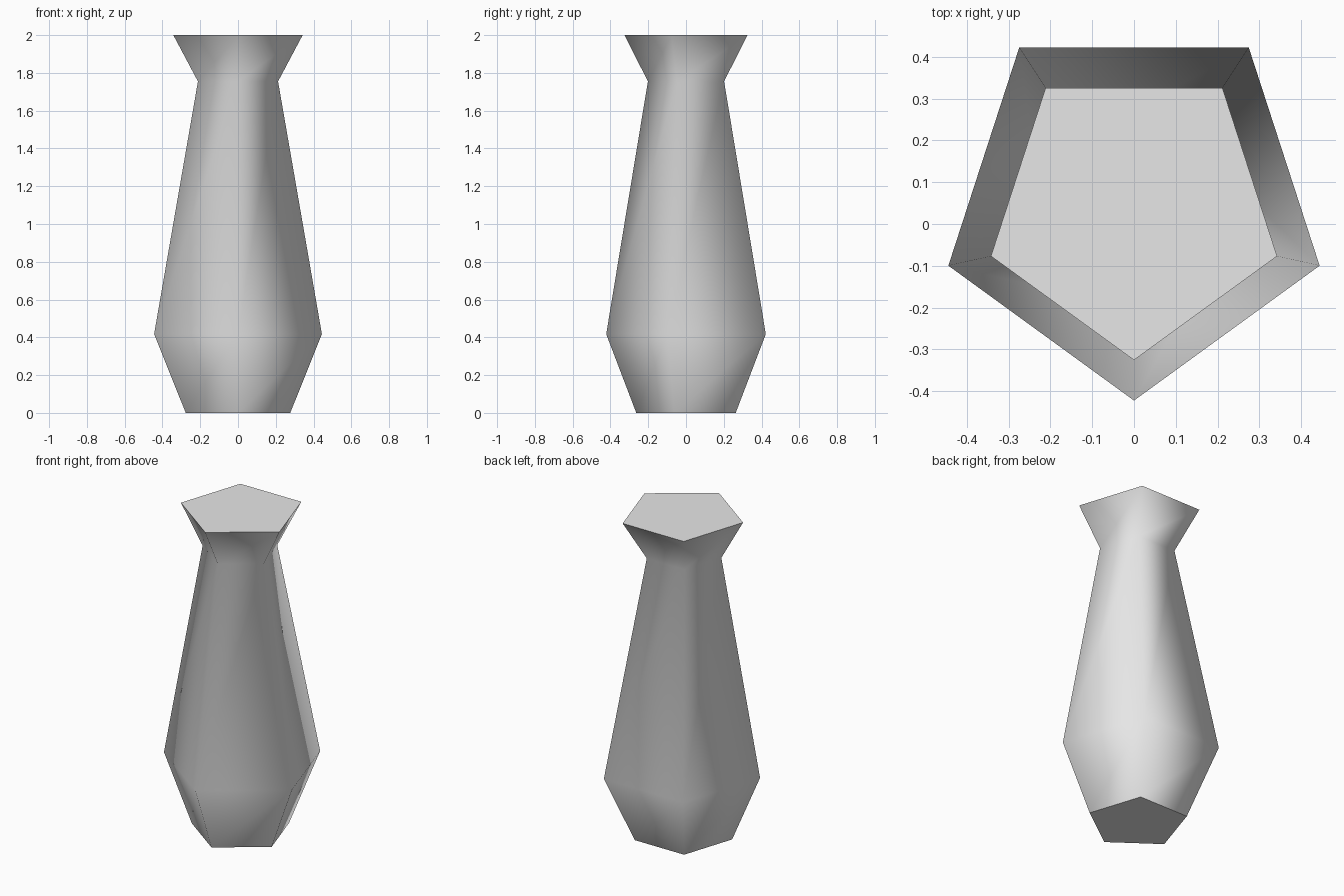
import bpy
import bmesh
from math import sin, cos, radians

SIDES = 5
CENTRE_SHIFT = 0.0955  # centres each pentagon's depth on y = 0
PROFILE = [(0.291, 0), (0.467, 0.417), (0.223, 1.755), (0.36, 2)]  # radius, height

cube = bpy.data.objects.get("Cube")
if cube:
    bpy.data.objects.remove(cube, do_unlink=True)


def make_material(name, colour):
    mat = bpy.data.materials.new(name)
    mat.use_nodes = True
    mat.diffuse_color = colour
    mat.node_tree.nodes["Principled BSDF"].inputs["Base Color"].default_value = colour
    return mat


def pentagon_ring(bm, radius, height):
    ring = []
    for i in range(SIDES):
        a = radians(-90 + 360 * i / SIDES)
        ring.append(bm.verts.new((radius * cos(a), radius * (sin(a) + CENTRE_SHIFT), height)))
    return ring


# Vase body: stacked pentagon rings joined by smooth walls
bm = bmesh.new()
rings = [pentagon_ring(bm, r, z) for r, z in PROFILE]
for low, high in zip(rings, rings[1:]):
    for i in range(SIDES):
        j = (i + 1) % SIDES
        bm.faces.new((low[i], low[j], high[j], high[i])).smooth = True

# Flat base and closed top with sharp rims
for cap in (bm.faces.new(rings[0][::-1]), bm.faces.new(rings[-1])):
    cap.smooth = False
    for edge in cap.edges:
        edge.smooth = False

mesh = bpy.data.meshes.new("vase")
bm.to_mesh(mesh)
bm.free()
mesh.materials.append(make_material("light grey", (0.8, 0.8, 0.8, 1)))
vase = bpy.data.objects.new("vase", mesh)
bpy.context.collection.objects.link(vase)
